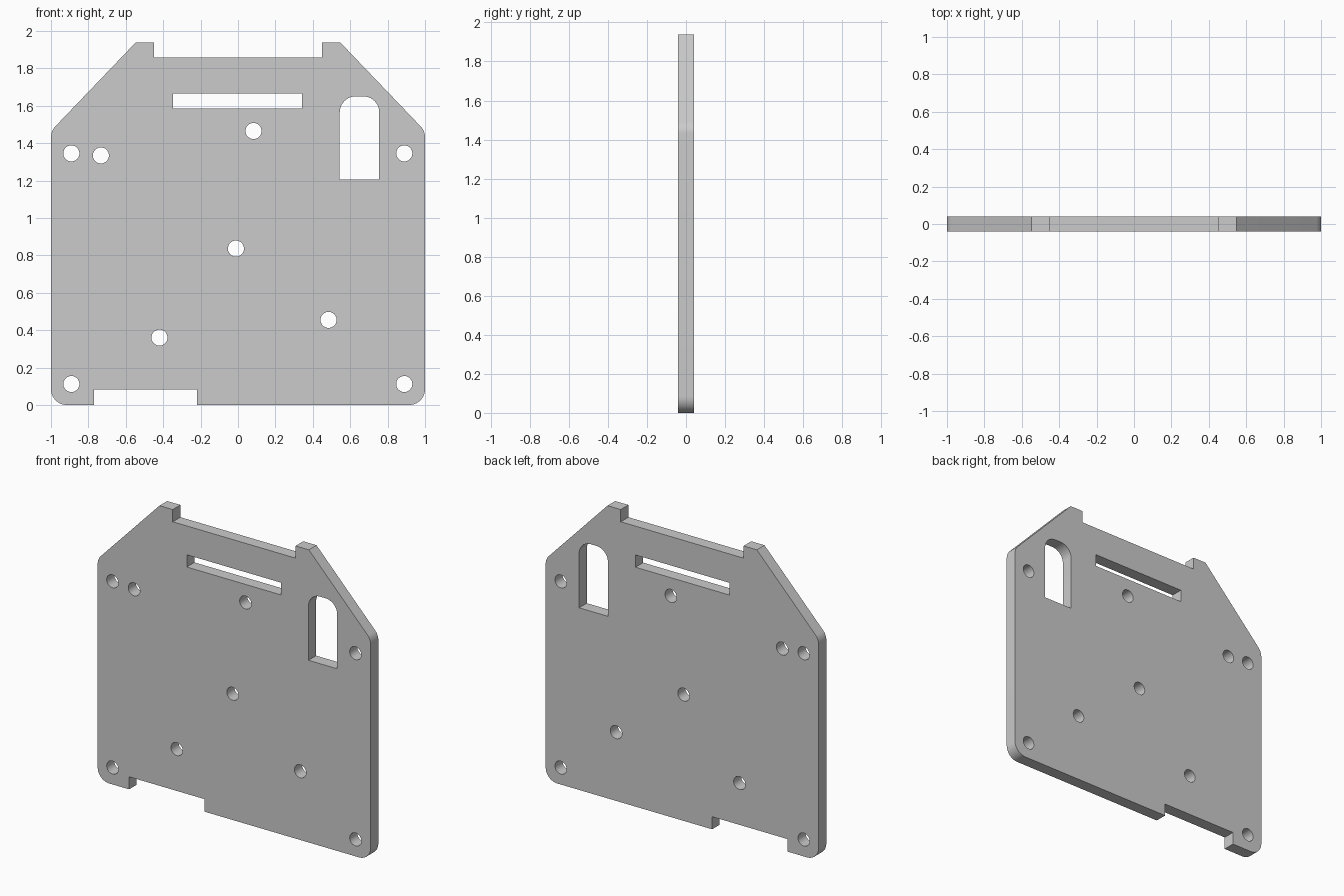
import bpy, bmesh, math
from mathutils import Vector, Matrix

cube = bpy.data.objects.get("Cube")
if cube:
    bpy.data.objects.remove(cube, do_unlink=True)

THICKNESS = 0.08
FILLET = 0.085
HOLE_RADIUS = 0.043


def rounded(corners, steps=10):
    """Corners are (x, z, radius); a zero radius stays sharp."""
    pts = []
    for i, (x, z, radius) in enumerate(corners):
        p = Vector((x, z))
        if not radius:
            pts.append(p)
            continue
        a = (Vector(corners[i - 1][:2]) - p).normalized()
        b = (Vector(corners[(i + 1) % len(corners)][:2]) - p).normalized()
        half = a.angle(b) / 2
        centre = p + (a + b).normalized() * radius / math.sin(half)
        start = p + a * radius / math.tan(half) - centre
        sweep = start.angle_signed(p + b * radius / math.tan(half) - centre)
        for s in range(steps + 1):
            pts.append(centre + Matrix.Rotation(-sweep * s / steps, 2) @ start)
    return pts


def circle(x, z, radius, sides=32):
    return [Vector((x + radius * math.cos(math.tau * i / sides),
                    z + radius * math.sin(math.tau * i / sides)))
            for i in range(sides)]


def box(x0, x1, z0, z1, top_radius=0):
    return rounded([(x0, z0, 0), (x1, z0, 0), (x1, z1, top_radius), (x0, z1, top_radius)])


# Outer edge, with the foot notch and the top recess between two ears
outline = rounded([
    (-1, 0, FILLET), (-0.77, 0, 0), (-0.77, 0.083, 0), (-0.219, 0.083, 0), (-0.219, 0, 0),
    (1, 0, FILLET), (1, 1.465, FILLET), (0.547, 1.938, 0), (0.45, 1.938, 0),
    (0.45, 1.857, 0), (-0.45, 1.857, 0), (-0.45, 1.938, 0), (-0.547, 1.938, 0),
    (-1, 1.465, FILLET),
])

# Long slot and round-topped window
loops = [outline, box(-0.347, 0.342, 1.585, 1.666), box(0.544, 0.755, 1.206, 1.65, FILLET)]

# Corner holes, then the scattered holes
holes = [(x, z) for x in (-0.891, 0.889) for z in (0.112, 1.345)]
holes += [(-0.733, 1.334), (0.083, 1.465), (-0.011, 0.836), (-0.42, 0.36), (0.484, 0.455)]
loops += [circle(x, z, HOLE_RADIUS) for x, z in holes]

# Filled profile extruded to the plate thickness
curve = bpy.data.curves.new("mounting_plate", "CURVE")
curve.dimensions = "2D"
curve.fill_mode = "BOTH"
curve.extrude = THICKNESS / 2
for pts in loops:
    spline = curve.splines.new("POLY")
    spline.points.add(len(pts) - 1)
    for point, co in zip(spline.points, pts):
        point.co = (co.x, co.y, 0, 1)
    spline.use_cyclic_u = True

plate = bpy.data.objects.new("mounting_plate", curve)
bpy.context.collection.objects.link(plate)
bpy.ops.object.select_all(action="DESELECT")
plate.select_set(True)
bpy.context.view_layer.objects.active = plate
bpy.ops.object.convert(target="MESH")
plate = bpy.context.object

# Stand the plate upright, weld it and merge the flat faces
bm = bmesh.new()
bm.from_mesh(plate.data)
bm.transform(Matrix.Rotation(math.pi / 2, 4, "X"))
bmesh.ops.remove_doubles(bm, verts=bm.verts, dist=0.0005)
bmesh.ops.recalc_face_normals(bm, faces=bm.faces)
bm.to_mesh(plate.data)
bm.free()
bpy.ops.object.shade_smooth_by_angle(angle=math.radians(30))
